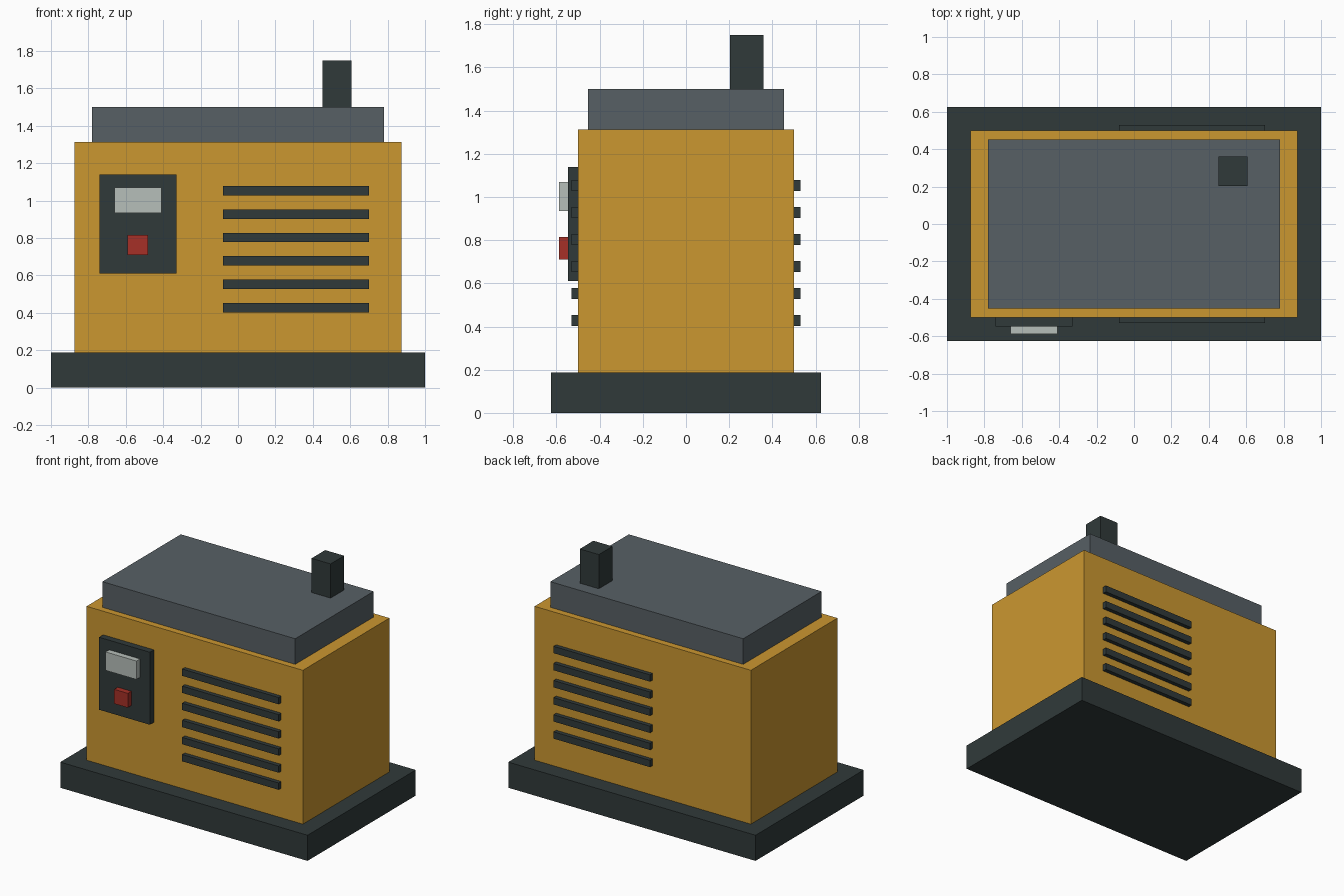
import bpy

if "Cube" in bpy.data.objects:
    bpy.data.objects.remove(bpy.data.objects["Cube"])


def material(name, rgb):
    m = bpy.data.materials.new(name)
    m.diffuse_color = (*rgb, 1.0)
    m.use_nodes = True
    m.node_tree.nodes["Principled BSDF"].inputs["Base Color"].default_value = m.diffuse_color
    return m


ORANGE = material("orange paint", (0.60, 0.31, 0.03))
DARK = material("dark charcoal", (0.03, 0.042, 0.042))
GREY = material("slate grey", (0.096, 0.117, 0.13))
PALE = material("pale screen", (0.47, 0.52, 0.49))
RED = material("red button", (0.38, 0.03, 0.02))


def box(name, x, y, z, mat):
    """Box from (min, max) ranges on each axis."""
    bpy.ops.mesh.primitive_cube_add(size=1, location=[(a + b) / 2 for a, b in (x, y, z)])
    obj = bpy.context.object
    obj.name = name
    obj.scale = [b - a for a, b in (x, y, z)]
    bpy.ops.object.transform_apply(location=False, rotation=False, scale=True)
    obj.data.materials.append(mat)
    return obj


# Main stack: skid, housing, lid and exhaust
box("base", (-1, 1), (-0.625, 0.625), (0, 0.1875), DARK)
box("housing", (-0.875, 0.875), (-0.5, 0.5), (0.1875, 1.3125), ORANGE)
box("lid", (-0.78, 0.78), (-0.453, 0.453), (1.3125, 1.5), GREY)
box("exhaust", (0.453, 0.607), (0.203, 0.36), (1.5, 1.75), DARK)

# Control panel on the front
box("control_panel", (-0.74, -0.33), (-0.547, -0.5), (0.61, 1.14), DARK)
box("screen", (-0.66, -0.41), (-0.588, -0.547), (0.935, 1.07), PALE)
box("button", (-0.59, -0.48), (-0.588, -0.547), (0.71, 0.815), RED)

# Vent slats on the front and back
for side, y in (("front", (-0.53, -0.5)), ("back", (0.5, 0.53))):
    for i in range(6):
        z = 0.428 + i * 0.125
        box(f"{side}_vent_slat_{i + 1}", (-0.08, 0.70), y, (z - 0.025, z + 0.025), DARK)
